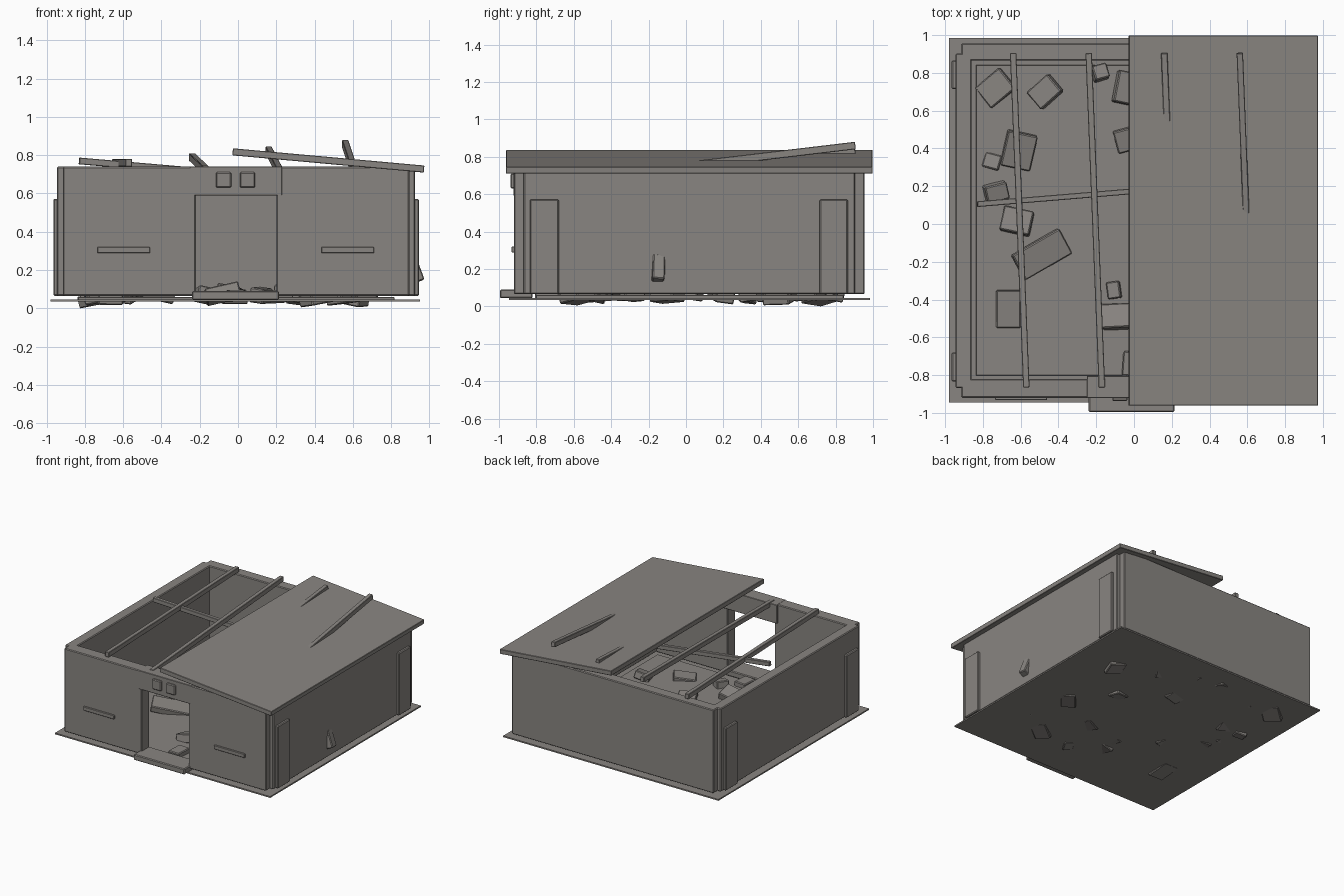
import bpy, bmesh, random
from math import radians
from mathutils import Matrix, Vector, Euler

if "Cube" in bpy.data.objects:
    bpy.data.objects.remove(bpy.data.objects["Cube"])

random.seed(4)
stone = bpy.data.materials.new("weathered grey stone")
stone.diffuse_color = (0.25, 0.235, 0.22, 1)
stone.use_nodes = True
stone.node_tree.nodes["Principled BSDF"].inputs["Base Color"].default_value = stone.diffuse_color


def block(name, size, matrix, bevel=0.006):
    """Box of a given size, placed by a matrix, with softened edges."""
    bm = bmesh.new()
    bmesh.ops.create_cube(bm, size=1)
    bmesh.ops.scale(bm, vec=size, verts=bm.verts)
    if bevel:
        bmesh.ops.bevel(bm, geom=bm.edges[:], offset=bevel, segments=1, affect='EDGES')
    bm.transform(matrix)
    mesh = bpy.data.meshes.new(name)
    bm.to_mesh(mesh)
    bm.free()
    mesh.materials.append(stone)
    obj = bpy.data.objects.new(name, mesh)
    bpy.context.collection.objects.link(obj)
    return obj


def box(name, x, y, z, bevel=0.006):
    """Upright box from its three ranges."""
    lo, hi = Vector((x[0], y[0], z[0])), Vector((x[1], y[1], z[1]))
    return block(name, hi - lo, Matrix.Translation((lo + hi) / 2), bevel)


def beam(name, p, q, width, height):
    """Timber running between two points."""
    p, q = Vector(p), Vector(q)
    d = q - p
    rot = d.to_track_quat('Y', 'Z').to_matrix().to_4x4()
    return block(name, (width, d.length, height), Matrix.Translation((p + q) / 2) @ rot, 0.003)


# Ground plate, raised floor and door step
box("ground_plate", (-0.98, 0.95), (-0.945, 0.985), (0.035, 0.046), 0)
box("floor_slab", (-0.837, 0.817), (-0.802, 0.842), (0.04, 0.06), 0.003)
box("door_step", (-0.24, 0.215), (-0.995, -0.82), (0.044, 0.09))

# Walls: side walls stop short of the front and back faces, leaving stepped corners
Z = (0.065, 0.74)
box("back_wall", (-0.915, 0.895), (0.865, 0.955), Z)
box("front_wall_left", (-0.915, -0.22), (-0.92, -0.82), Z)
box("front_wall_right", (0.20, 0.895), (-0.92, -0.82), Z)
box("door_lintel", (-0.25, 0.23), (-0.922, -0.805), (0.59, 0.741), 0.003)
box("left_wall", (-0.945, -0.86), (-0.868, 0.903), Z)
box("right_wall", (0.84, 0.925), (-0.868, 0.903), Z)

# Shallow buttresses near the ends of the side walls
for side, x in (("left", (-0.965, -0.93)), ("right", (0.91, 0.945))):
    for end, y in (("front", (-0.835, -0.68)), ("back", (0.715, 0.865))):
        box(f"{side}_{end}_buttress", x, y, (0.065, 0.572))

# Front plaques and ledges
for i, x in enumerate((-0.115, 0.01)):
    box(f"plaque_{i}", (x, x + 0.08), (-0.938, -0.91), (0.63, 0.711))
for i, x in enumerate((-0.735, 0.435)):
    box(f"wall_ledge_{i}", (x, x + 0.275), (-0.932, -0.91), (0.288, 0.32), 0.003)

# Slipped roof panel
roof = beam("roof_panel", (-0.028, 0.018, 0.8175), (0.972, 0.018, 0.7275), 1.96, 0.037)

# Loose rafters along the depth, then one crossing them: x back, x front, z back, z front
for i, (xb, xf, zb, zf) in enumerate((
        (-0.64, -0.57, 0.76, 0.76), (-0.24, -0.17, 0.79, 0.725),
        (0.16, 0.23, 0.825, 0.69), (0.56, 0.63, 0.86, 0.65))):
    beam(f"rafter_{i}", (xb, 0.905, zb), (xf, -0.865, zf), 0.034, 0.04)
beam("cross_beam", (-0.83, 0.105, 0.77), (0.80, 0.24, 0.63), 0.03, 0.035)

# Fallen rubble on the floor: x, y, width, depth, turn
rubble = (
    (-0.73, 0.72, 0.17, 0.14, 40), (-0.47, 0.70, 0.15, 0.12, 42),
    (-0.61, 0.39, 0.16, 0.19, -12), (-0.75, 0.33, 0.09, 0.08, -15),
    (-0.73, 0.17, 0.12, 0.09, 15), (-0.62, 0.015, 0.16, 0.13, -12),
    (-0.49, -0.16, 0.29, 0.15, 30), (-0.665, -0.45, 0.13, 0.20, 0),
    (-0.18, 0.80, 0.08, 0.08, 15), (-0.04, 0.72, 0.12, 0.17, -12),
    (-0.03, 0.45, 0.14, 0.12, 15), (-0.105, -0.35, 0.07, 0.09, 8),
    (-0.08, -0.49, 0.18, 0.13, 3), (-0.01, -0.74, 0.10, 0.13, -4),
    (0.20, -0.30, 0.14, 0.12, 25), (0.55, -0.10, 0.16, 0.11, 50),
    (0.60, 0.50, 0.13, 0.15, -20), (0.32, 0.20, 0.12, 0.10, 10),
    (0.42, -0.58, 0.17, 0.12, 35), (0.27, 0.66, 0.12, 0.14, -30),
    (0.66, -0.40, 0.12, 0.10, 15), (0.12, -0.62, 0.10, 0.08, 60))
for i, (x, y, w, d, turn) in enumerate(rubble):
    tilt = Euler((radians(random.uniform(-14, 14)), radians(random.uniform(-14, 14)),
                  radians(turn))).to_matrix().to_4x4()
    chunk = block(f"rubble_{i}", (w, d, random.uniform(0.05, 0.08)), tilt)
    low = min(v.co.z for v in chunk.data.vertices)
    base = 0.0 if i == 0 else random.uniform(0.004, 0.034)
    chunk.data.transform(Matrix.Translation((x, y, base - low)))

# Broken chunk lodged in the right wall
lodged = Euler((radians(-4), radians(-20), radians(8))).to_matrix().to_4x4()
block("lodged_chunk", (0.09, 0.065, 0.14), Matrix.Translation((0.905, -0.15, 0.20)) @ lodged)
